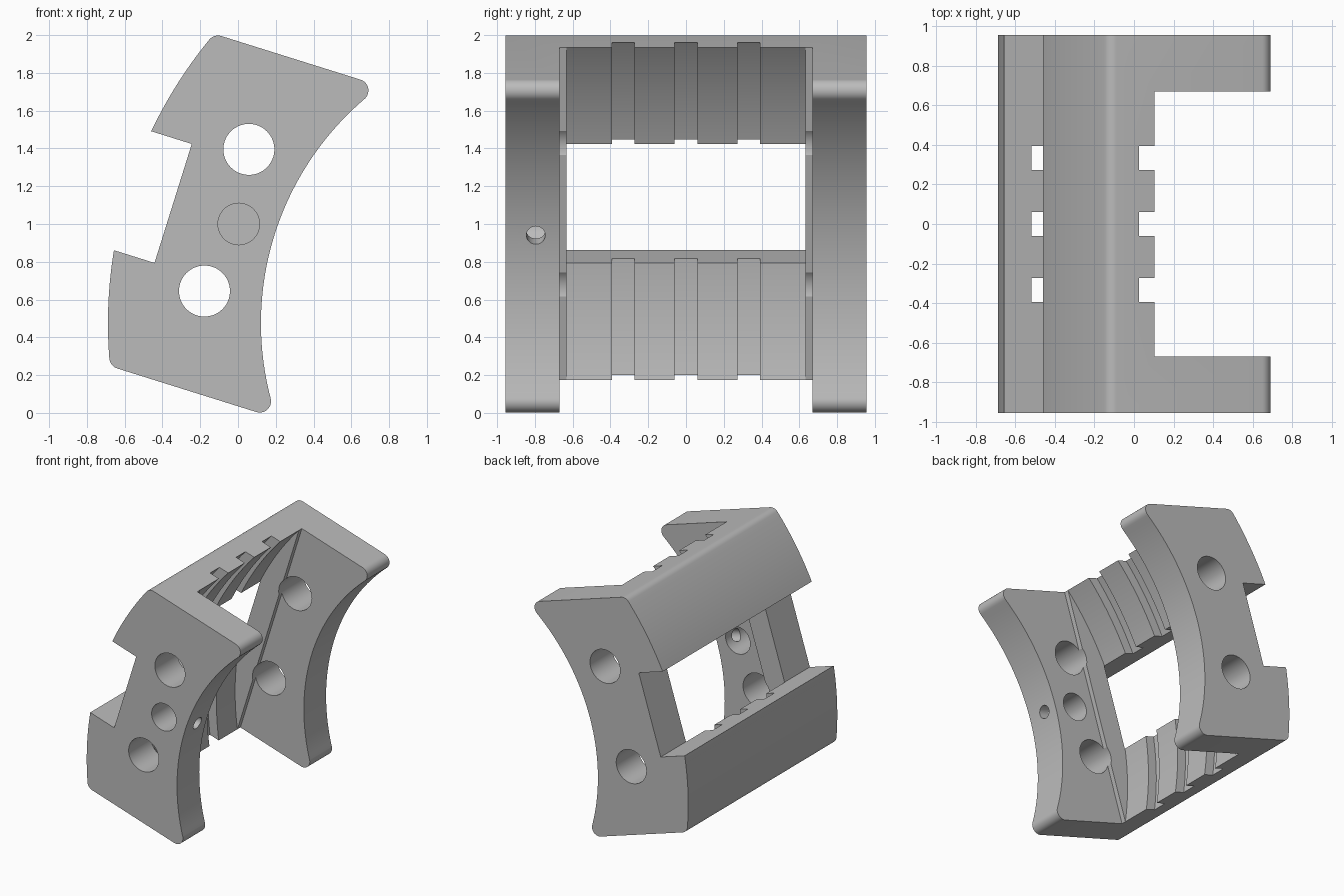
import bpy, bmesh
from math import pi, sin, cos, asin, sqrt, radians
from mathutils import Matrix

if "Cube" in bpy.data.objects:
    bpy.data.objects.remove(bpy.data.objects["Cube"], do_unlink=True)

# Dimensions in the tilted frame: s across, y wide, t along
TILT = radians(17.4)
AXIS = 1.825                     # common centre of all the large arcs
R_OUTER, R_BAR, R_GROOVE, R_INNER = 2.37, 2.15, 2.225, 1.56
TOP, FILLET, WIDTH = 0.922, 0.06, 0.955
SLOT_S, SLOT_T = -0.297, 0.33
PLATE_Y, STEP_Y = 0.67, 0.632


def arc(s, t, r, a0, a1, n):
    return [(s + r * cos(a0 + (a1 - a0) * i / n),
             t + r * sin(a0 + (a1 - a0) * i / n)) for i in range(n + 1)]


def disc(s, t, r, n):
    return arc(s, t, r, 0, 2 * pi, n)[:-1]


def make_object(name, bm):
    bmesh.ops.recalc_face_normals(bm, faces=bm.faces)
    mesh = bpy.data.meshes.new(name)
    bm.to_mesh(mesh)
    bm.free()
    obj = bpy.data.objects.new(name, mesh)
    bpy.context.collection.objects.link(obj)
    return obj


def prism(name, points, y0, y1):
    bm = bmesh.new()
    a = [bm.verts.new((s, y0, t)) for s, t in points]
    b = [bm.verts.new((s, y1, t)) for s, t in points]
    bm.faces.new(a)
    bm.faces.new(b[::-1])
    for i in range(len(a)):
        j = (i + 1) % len(a)
        bm.faces.new((a[i], b[i], b[j], a[j]))
    return make_object(name, bm)


# Side profile: one half, then its mirror
ft = TOP - FILLET
a_slot = asin(SLOT_T / R_OUTER)
a_out = asin(ft / (R_OUTER - FILLET))
a_in = asin(ft / (R_INNER + FILLET))
s_out = AXIS - (R_OUTER - FILLET) * cos(a_out)
s_in = AXIS - (R_INNER + FILLET) * cos(a_in)
half = [(SLOT_S, SLOT_T)]
half += arc(AXIS, 0, R_OUTER, pi - a_slot, pi - a_out, 16)
half += arc(s_out, ft, FILLET, pi - a_out, pi / 2, 8)[1:]
half += arc(s_in, ft, FILLET, pi / 2, -a_in, 14)
half += arc(AXIS, 0, R_INNER, pi - a_in, pi, 28)[1:]
profile = half + [(s, -t) for s, t in reversed(half[:-1])]
frame = prism("bracket_frame", profile, -WIDTH, WIDTH)

# Gap between the side plates, and the curved inside of the crossbars
chord = AXIS - sqrt(R_BAR ** 2 - TOP ** 2)
gap = [(chord, -1.2), (1, -1.2), (1, 1.2), (chord, 1.2)]
cutters = [prism("gap_cutter", gap, -PLATE_Y, PLATE_Y),
           prism("bar_cutter", disc(AXIS, 0, R_BAR, 300), -STEP_Y, STEP_Y)]

# Three grooves across the crossbars
for y in (-0.333, 0, 0.333):
    cutters.append(prism("groove_cutter", disc(AXIS, 0, R_GROOVE, 300),
                         y - 0.06, y + 0.06))

# Two bolt holes through both plates, one pin hole in the front plate
for t in (-0.393, 0.393):
    cutters.append(prism("bolt_hole_cutter", disc(0, t, 0.135, 64), -1.2, 1.2))
cutters.append(prism("pin_hole_cutter", disc(0.067, 0, 0.11, 64), -1.2, -0.5))

# Small set screw hole from the curved edge into the pin hole
bm = bmesh.new()
bmesh.ops.create_cone(bm, cap_ends=True, segments=32, radius1=0.05, radius2=0.05,
                      depth=0.35, matrix=Matrix.Translation((0.245, -0.795, 0))
                      @ Matrix.Rotation(pi / 2, 4, 'Y'))
cutters.append(make_object("screw_hole_cutter", bm))

# Cut everything out of the frame
bpy.ops.object.select_all(action='DESELECT')
bpy.context.view_layer.objects.active = frame
frame.select_set(True)
for cutter in cutters:
    cutter.hide_render = True
    mod = frame.modifiers.new("cut", 'BOOLEAN')
    mod.operation = 'DIFFERENCE'
    mod.solver = 'EXACT'
    mod.object = cutter
    bpy.ops.object.modifier_apply(modifier=mod.name)
for cutter in cutters:
    bpy.data.objects.remove(cutter, do_unlink=True)

# Tilt into place and finish
frame.data.transform(Matrix.Translation((-0.06, 0, 1.02))
                     @ Matrix.Rotation(TILT, 4, 'Y'))
bpy.ops.object.shade_smooth_by_angle(angle=radians(25))

grey = bpy.data.materials.new("plain_grey")
grey.use_nodes = True
colour = (0.5, 0.5, 0.5, 1)
grey.diffuse_color = colour
grey.node_tree.nodes["Principled BSDF"].inputs["Base Color"].default_value = colour
frame.data.materials.clear()
frame.data.materials.append(grey)
